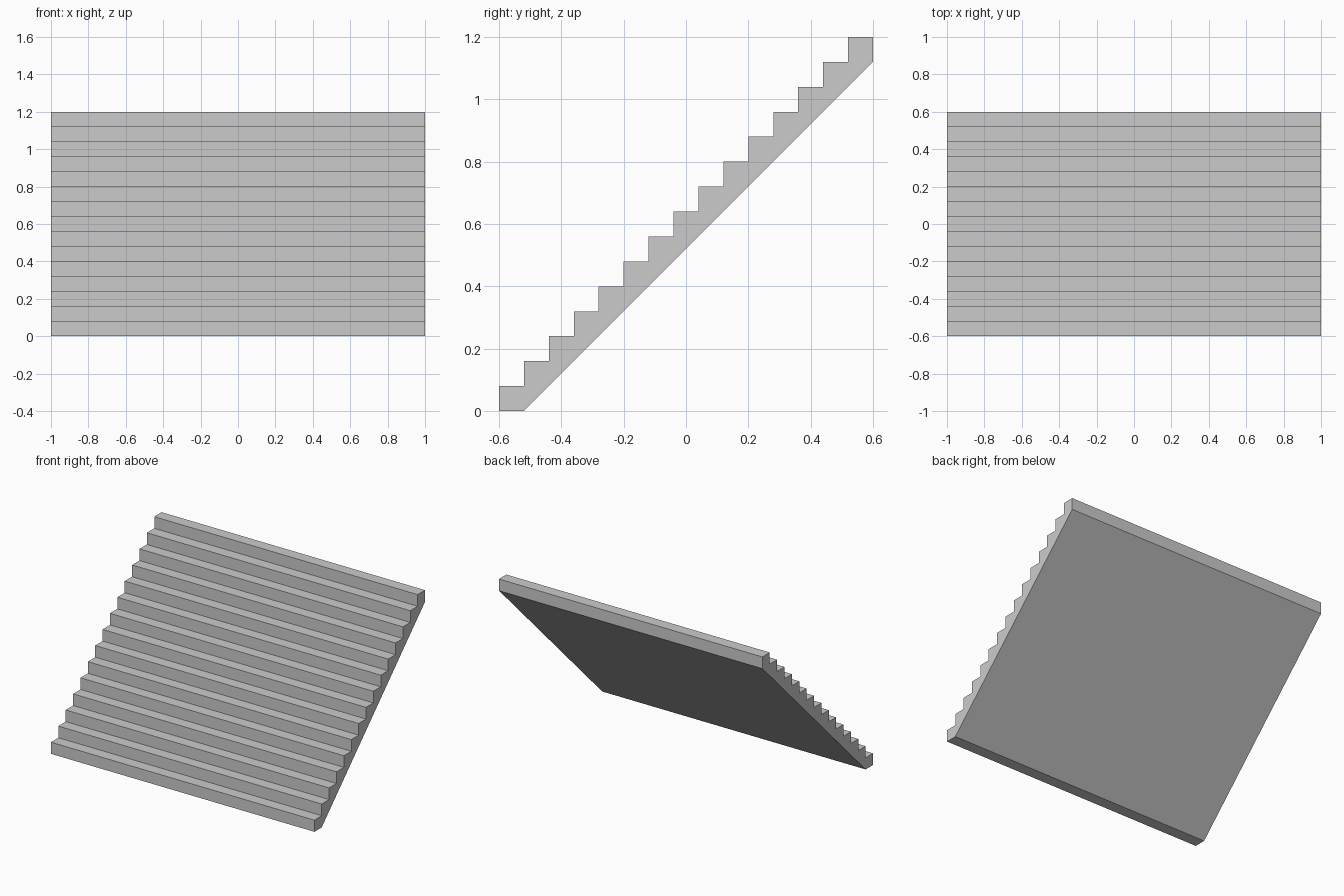
import bpy, bmesh

if "Cube" in bpy.data.objects:
    bpy.data.objects.remove(bpy.data.objects["Cube"])

STEPS = 15
SIZE = 0.08          # rise and tread of each step
HALF_WIDTH = 1.0
FRONT = -0.6

# Side profile (y, z): stepped top, then the sloping underside
profile = [(FRONT, 0.0)]
for i in range(STEPS):
    z = (i + 1) * SIZE
    profile += [(FRONT + i * SIZE, z), (FRONT + (i + 1) * SIZE, z)]
profile += [(FRONT + STEPS * SIZE, (STEPS - 1) * SIZE), (FRONT + SIZE, 0.0)]

# Extrude the profile across the width
bm = bmesh.new()
side = bm.faces.new([bm.verts.new((-HALF_WIDTH, y, z)) for y, z in profile])
result = bmesh.ops.extrude_face_region(bm, geom=[side], use_keep_orig=True)
moved = [g for g in result["geom"] if isinstance(g, bmesh.types.BMVert)]
bmesh.ops.translate(bm, verts=moved, vec=(2 * HALF_WIDTH, 0, 0))
bmesh.ops.recalc_face_normals(bm, faces=bm.faces)

mesh = bpy.data.meshes.new("staircase")
bm.to_mesh(mesh)
bm.free()
bpy.context.collection.objects.link(bpy.data.objects.new("staircase", mesh))
